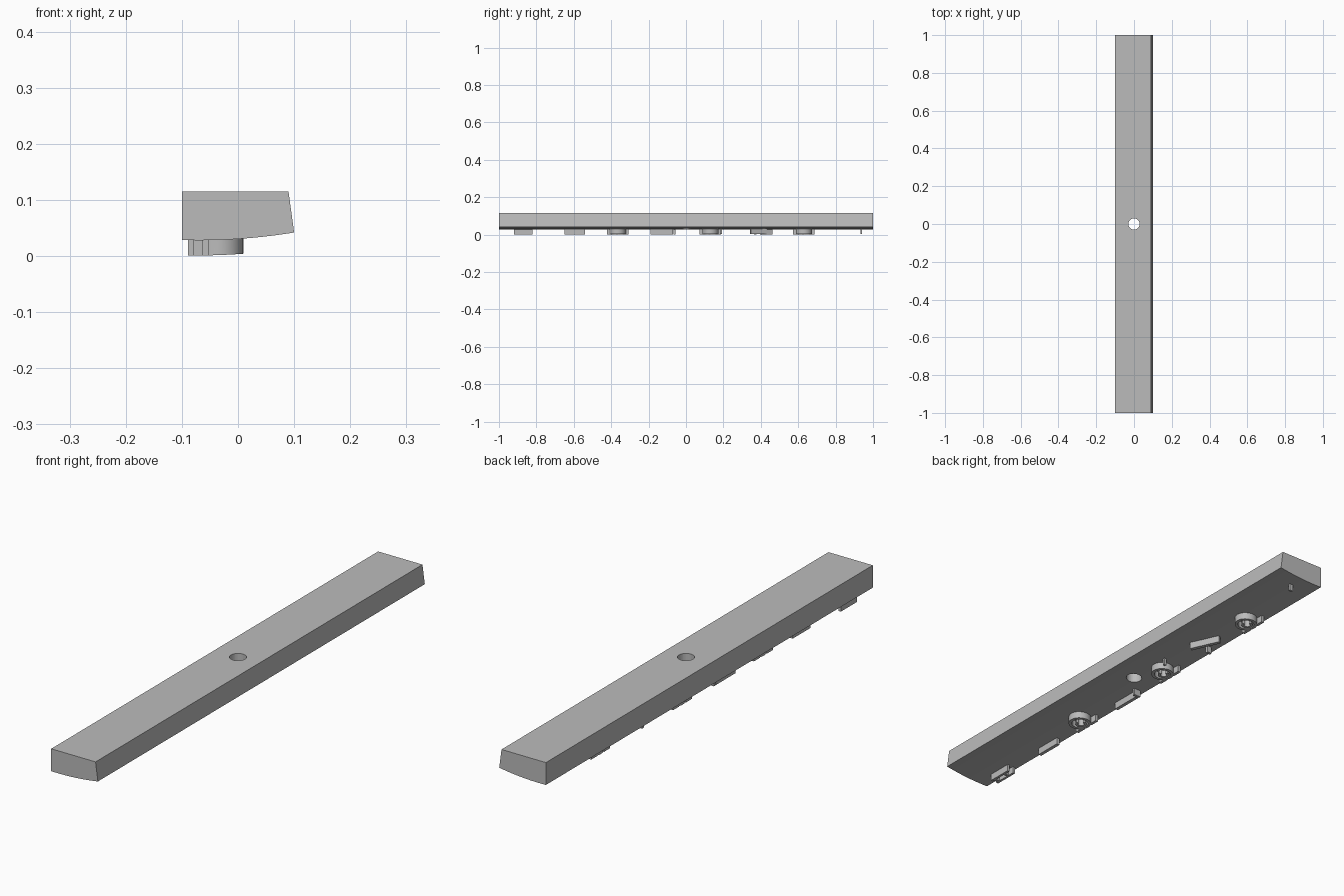
import bpy, bmesh, math
from mathutils import Vector

cube = bpy.data.objects.get("Cube")
if cube:
    bpy.data.objects.remove(cube, do_unlink=True)

grey = bpy.data.materials.new("plain grey")
grey.use_nodes = True
colour = (0.5, 0.5, 0.5, 1)
grey.diffuse_color = colour
grey.node_tree.nodes["Principled BSDF"].inputs["Base Color"].default_value = colour


def underside(x):
    """Height of the gently curved underside."""
    return 0.028 + 0.48 * (x + 0.07) ** 2


def finish(bm, name):
    bmesh.ops.recalc_face_normals(bm, faces=bm.faces)
    mesh = bpy.data.meshes.new(name)
    bm.to_mesh(mesh)
    bm.free()
    mesh.materials.append(grey)
    obj = bpy.data.objects.new(name, mesh)
    bpy.context.collection.objects.link(obj)
    return obj


def smooth(obj):
    bpy.ops.object.select_all(action='DESELECT')
    obj.select_set(True)
    bpy.context.view_layer.objects.active = obj
    bpy.ops.object.shade_smooth_by_angle(angle=math.radians(30))


def ribbon(name, path, width, closed=False):
    """Raised stroke whose outer face follows the curved underside."""
    pts = [Vector(p) for p in path]
    n = len(pts)
    bm = bmesh.new()
    rows = []
    for i, p in enumerate(pts):
        a = pts[i - 1] if closed or i else p
        b = pts[(i + 1) % n] if closed or i < n - 1 else p
        d = (b - a).normalized()
        side = Vector((-d.y, d.x)) * width / 2
        row = []
        for q, drop in ((p - side, 0.027), (p + side, 0.027),
                        (p + side, -0.004), (p - side, -0.004)):
            row.append(bm.verts.new((q.x, q.y, underside(q.x) - drop)))
        rows.append(row)
    for i in range(n if closed else n - 1):
        r, s = rows[i], rows[(i + 1) % n]
        for k in range(4):
            m = (k + 1) % 4
            bm.faces.new((r[k], r[m], s[m], s[k]))
    if not closed:
        bm.faces.new(rows[0])
        bm.faces.new(rows[-1])
    obj = finish(bm, name)
    smooth(obj)
    return obj


def arc(cx, cy, r, start=0, sweep=360, steps=32):
    count = steps if sweep == 360 else steps + 1
    angles = [math.radians(start + sweep * i / steps) for i in range(count)]
    return [(cx + r * math.cos(t), cy + r * math.sin(t)) for t in angles]


# Main bar: one cross-section swept along its length
steps = 16
section = [(0.09, 0.115), (-0.1, 0.115)]
section += [(x, underside(x)) for x in (-0.1 + 0.2 * i / steps for i in range(steps + 1))]
bm = bmesh.new()
face = bm.faces.new([bm.verts.new((x, -1, z)) for x, z in section])
swept = bmesh.ops.extrude_face_region(bm, geom=[face])["geom"]
bmesh.ops.translate(bm, vec=(0, 2, 0),
                    verts=[v for v in swept if isinstance(v, bmesh.types.BMVert)])
bar = finish(bm, "bar")

# Round hole through the middle
bm = bmesh.new()
bmesh.ops.create_cone(bm, cap_ends=True, segments=32, radius1=0.03, radius2=0.03, depth=0.6)
cutter = finish(bm, "hole_cutter")
cutter.hide_render = True
cut = bar.modifiers.new("hole", 'BOOLEAN')
cut.operation = 'DIFFERENCE'
cut.solver = 'EXACT'
cut.object = cutter
smooth(bar)
bpy.ops.object.modifier_apply(modifier=cut.name)
bpy.data.objects.remove(cutter, do_unlink=True)

# Raised rings, each with an inner curl and two side tabs
for i, y in enumerate((-0.365, 0.13, 0.63)):
    ribbon(f"ring_{i}", arc(-0.034, y, 0.037), 0.012, True)
    ribbon(f"ring_curl_{i}", arc(-0.04, y, 0.017, 90, 270, 16), 0.01)
    for side in (-1, 1):
        ribbon(f"ring_tab_{i}_{side}",
               [(-0.07, y + side * 0.02), (-0.07, y + side * 0.058)], 0.012)

# Straight raised strips along the edge
for i, (start, end) in enumerate(((-0.65, -0.54), (-0.19, -0.07))):
    ribbon(f"edge_strip_{i}", [(-0.072, start), (-0.072, end)], 0.014)
ribbon("strip_end_tab", [(-0.08, -0.062), (-0.05, -0.062)], 0.01)

# Small frame near the front end
for x in (-0.084, -0.058):
    ribbon("frame_rail", [(x, -0.92), (x, -0.82)], 0.01)
for y in (-0.905, -0.85):
    ribbon("frame_rung", [(-0.084, y), (-0.058, y)], 0.01)

# Slanted strip with its post, and the lone pegs
ribbon("slanted_strip", [(0.003, 0.345), (-0.045, 0.46)], 0.014)
ribbon("slanted_strip_post", [(-0.075, 0.37), (-0.055, 0.37)], 0.012)
ribbon("ring_peg", [(-0.002, 0.187), (0.008, 0.187)], 0.01)
ribbon("end_peg", [(-0.008, 0.937), (0.006, 0.937)], 0.01)
